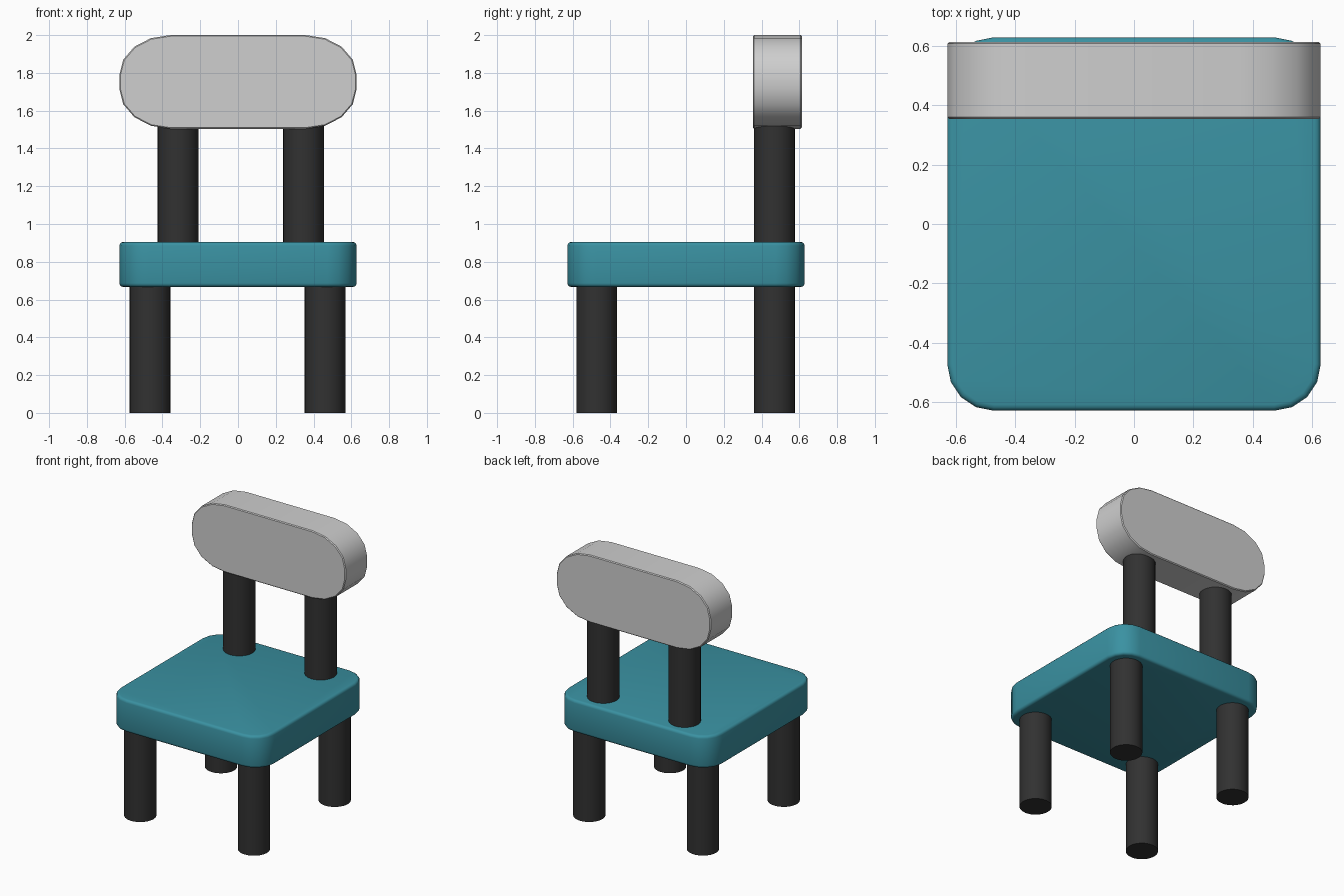
import bpy, bmesh, math

if "Cube" in bpy.data.objects:
    bpy.data.objects.remove(bpy.data.objects["Cube"])


def material(name, r, g, b):
    m = bpy.data.materials.new(name)
    m.diffuse_color = (r, g, b, 1)
    m.use_nodes = True
    m.node_tree.nodes["Principled BSDF"].inputs["Base Color"].default_value = m.diffuse_color
    return m


TEAL = material("teal", 0.042, 0.285, 0.36)
GREY = material("light grey", 0.62, 0.62, 0.62)
DARK = material("dark charcoal", 0.031, 0.031, 0.031)


def finish(name, bm, mat, angle):
    """Turn a bmesh into a smooth shaded, coloured object."""
    bmesh.ops.recalc_face_normals(bm, faces=bm.faces)
    mesh = bpy.data.meshes.new(name)
    bm.to_mesh(mesh)
    bm.free()
    mesh.materials.append(mat)
    ob = bpy.data.objects.new(name, mesh)
    bpy.context.collection.objects.link(ob)
    bpy.ops.object.select_all(action='DESELECT')
    ob.select_set(True)
    bpy.context.view_layer.objects.active = ob
    bpy.ops.object.shade_smooth_by_angle(angle=math.radians(angle))
    return ob


def rounded_outline(hw, hh, rx, ry, steps=4):
    """Rectangle outline with elliptical corners."""
    pts = []
    for q, (sx, sy) in enumerate([(1, 1), (-1, 1), (-1, -1), (1, -1)]):
        for i in range(steps + 1):
            a = math.pi / 2 * (q + i / steps)
            pts.append((sx * (hw - rx) + rx * math.cos(a),
                        sy * (hh - ry) + ry * math.sin(a)))
    return pts


def slab(name, outline, place, d0, d1, bevel, segments, mat, angle):
    """Extrude an outline between two depths and soften its rims."""
    bm = bmesh.new()
    face = bm.faces.new([bm.verts.new(place(u, v, d0)) for u, v in outline])
    ext = bmesh.ops.extrude_face_region(bm, geom=[face], use_keep_orig=True)
    offset = place(0, 0, d1)
    base = place(0, 0, d0)
    verts = [g for g in ext["geom"] if isinstance(g, bmesh.types.BMVert)]
    bmesh.ops.translate(bm, verts=verts,
                        vec=[offset[i] - base[i] for i in range(3)])
    bmesh.ops.recalc_face_normals(bm, faces=bm.faces)
    rims = {e for f in bm.faces if len(f.verts) > 4 for e in f.edges}
    bmesh.ops.bevel(bm, geom=list(rims), offset=bevel, segments=segments,
                    profile=0.5, affect='EDGES')
    return finish(name, bm, mat, angle)


def post(name, x, y, z0, z1, radius=0.108):
    bm = bmesh.new()
    bmesh.ops.create_cone(bm, cap_ends=True, segments=32, radius1=radius,
                          radius2=radius, depth=z1 - z0)
    bmesh.ops.translate(bm, verts=bm.verts, vec=(x, y, (z0 + z1) / 2))
    return finish(name, bm, DARK, 40)


# Seat: thick rounded square
slab("seat", rounded_outline(0.628, 0.628, 0.155, 0.155),
     lambda u, v, d: (u, v, d), 0.667, 0.905, 0.02, 3, TEAL, 50)

# Backrest: wide pill standing upright
slab("backrest", rounded_outline(0.628, 0.248, 0.27, 0.21),
     lambda u, v, d: (u, d, 1.752 + v), 0.354, 0.613, 0.006, 1, GREY, 40)

# Legs and backrest posts
for side, leg_x, post_x in (("left", -0.466, -0.317), ("right", 0.461, 0.347)):
    post("front_leg_" + side, leg_x, -0.473, 0, 0.69)
    post("back_leg_" + side, leg_x, 0.468, 0, 0.69)
    post("backrest_post_" + side, post_x, 0.468, 0.88, 1.53)
